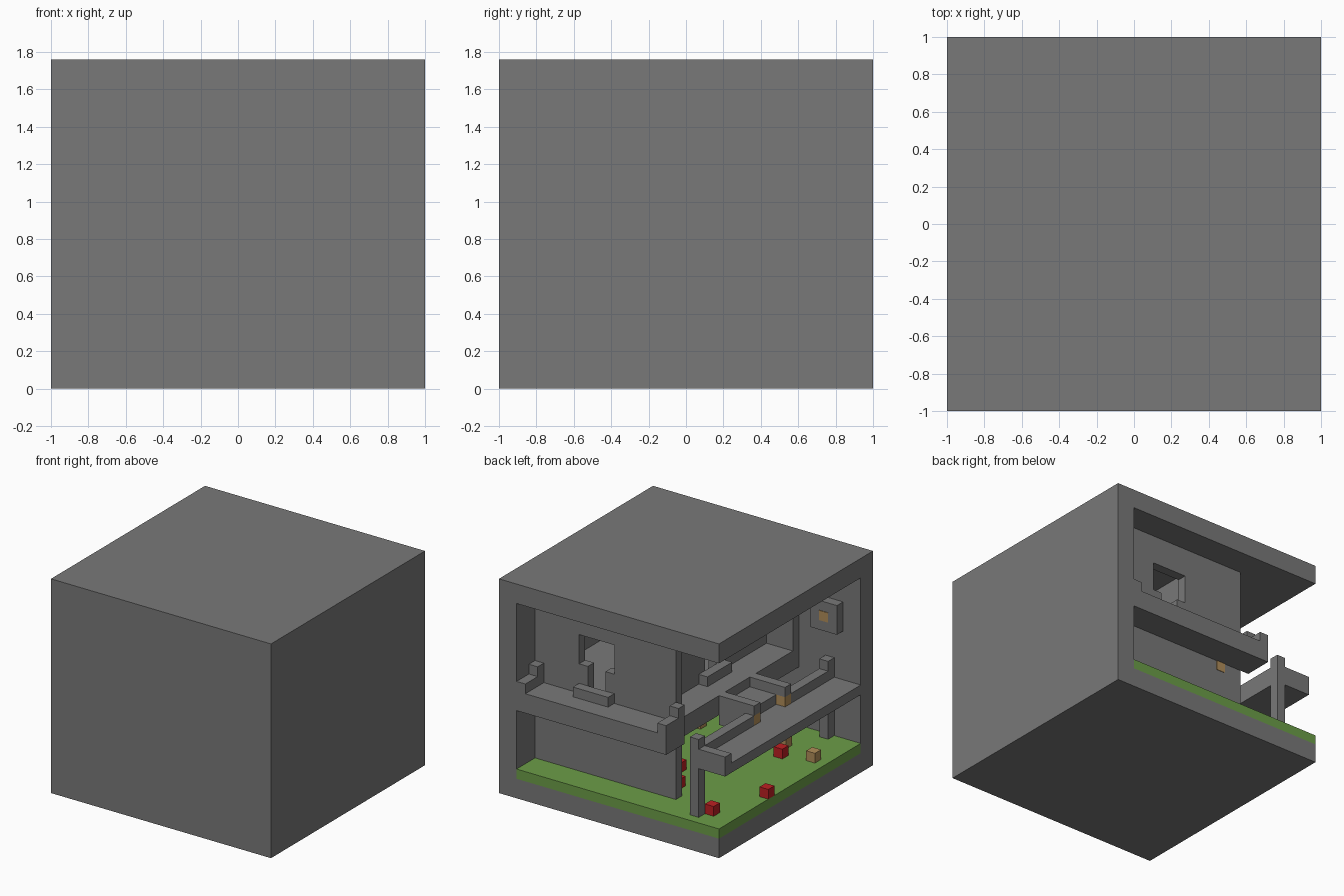
import bpy, bmesh

cube = bpy.data.objects.get("Cube")
if cube:
    bpy.data.objects.remove(cube, do_unlink=True)

U = 0.08      # block size
N, H = 25, 22  # blocks across and up


def material(name, rgb):
    m = bpy.data.materials.new(name)
    m.use_nodes = True
    m.diffuse_color = (*rgb, 1)
    m.node_tree.nodes["Principled BSDF"].inputs["Base Color"].default_value = (*rgb, 1)
    return m


STONE = material("stone grey", (0.19, 0.19, 0.19))
GRASS = material("grass green", (0.15, 0.34, 0.065))
RED = material("red", (0.5, 0.014, 0.016))
WOOD = material("wood tan", (0.44, 0.27, 0.1))


def part(name, mat, *boxes):
    """Boxes are block ranges: from the open side in x, from the back in y, up in z."""
    bm = bmesh.new()
    for a0, a1, b0, b1, c0, c1 in boxes:
        made = bmesh.ops.create_cube(bm, size=1)["verts"]
        for v in made:
            a = a1 if v.co.x > 0 else a0
            b = b0 if v.co.y > 0 else b1
            c = c1 if v.co.z > 0 else c0
            v.co = (a * U - 1, 1 - b * U, c * U)
    mesh = bpy.data.meshes.new(name)
    bm.to_mesh(mesh)
    bm.free()
    mesh.materials.append(mat)
    obj = bpy.data.objects.new(name, mesh)
    bpy.context.collection.objects.link(obj)
    return obj


def block(a, b, c, h=1):
    return (a, a + 1, b, b + 1, c, c + h)


def t_wall(s0, s1, low, mid):
    """Rectangles (along, up) of a wall with a T-shaped doorway centred on mid."""
    return [(s0, mid - 2, low, H - 2), (mid + 2, s1, low, H - 2),
            (mid - 2, mid + 2, 17, H - 2), (mid - 2, mid + 2, low, 11),
            (mid - 2, mid - 1, 11, 14), (mid + 1, mid + 2, 11, 14)]


# Outer shell, open at the back and on one side
part("base_slab", STONE, (0, N, 0, N, 0, 2))
part("roof_slab", STONE, (0, N, 0, N, H - 2, H))
part("side_wall", STONE, (N - 2, N, 0, N, 2, H - 2))
part("front_wall", STONE, (0, N - 2, N - 2, N, 2, H - 2))
part("grass", GRASS, (0, N - 2, 0, N - 2, 2, 3))

# House walls with doorways
part("house_back_wall", STONE,
     *[(s0, s1, 3, 4, c0, c1) for s0, s1, c0, c1 in t_wall(7, 23, 3, 16)])
part("house_side_wall", STONE,
     *[(10, 11, s0, s1, c0, c1) for s0, s1, c0, c1 in t_wall(4, 23, 9, 13)])
part("house_end_wall", STONE, (7, 10, 22, 23, 9, 20))
part("house_floor", STONE, (7, 23, 4, 23, 9, 11))
part("door_steps", STONE, (14, 18, 2, 3, 11, 12), (9, 10, 11, 15, 11, 12))

# Back balcony with raised ends
part("back_balcony", STONE, (6, 23, 0, 3, 9, 11))
for name, a in (("balcony_end_open", 6), ("balcony_end_wall", 22)):
    part(name, STONE, (a, a + 1, 0, 2, 11, 12), block(a, 2, 11, 2))

# Outer walkway with its inner rail, posts and end parapet
part("walkway", STONE, (0, 4, 1, 23, 8, 9))
part("walkway_rail", STONE, (3, 4, 2, 10, 9, 10), (3, 4, 16, 22, 9, 10))
part("walkway_parapet", STONE, (0, 3, 1, 2, 9, 10))
for b in (1, 22):
    part("walkway_pillar", STONE, block(3, b, 3, 8))

# Bridge to the house
part("bridge_floor", STONE, (4, 7, 10, 16, 8, 10))
for b in (10, 15):
    part("bridge_rail", STONE, (4, 7, b, b + 1, 10, 11))
    part("bridge_post", WOOD, block(3, b, 9))
    part("bridge_post_cap", STONE, block(3, b, 10))

# Target panels
target = part("wall_target", STONE, (2, 5, 22, 23, 14, 17))
part("target_centre", WOOD, (3, 4, 21.95, 22, 15, 16))
part("beam_end", WOOD, (9, 10, 2.95, 3, 8, 9))

# Loose blocks on the grass
for a, b in ((2, 2), (0, 8), (4, 16), (10, 8), (8, 5)):
    part("red_block", RED, block(a, b, 3))
for a, b in ((1, 17), (5, 18), (14, 17)):
    part("wood_block", WOOD, block(a, b, 3))
